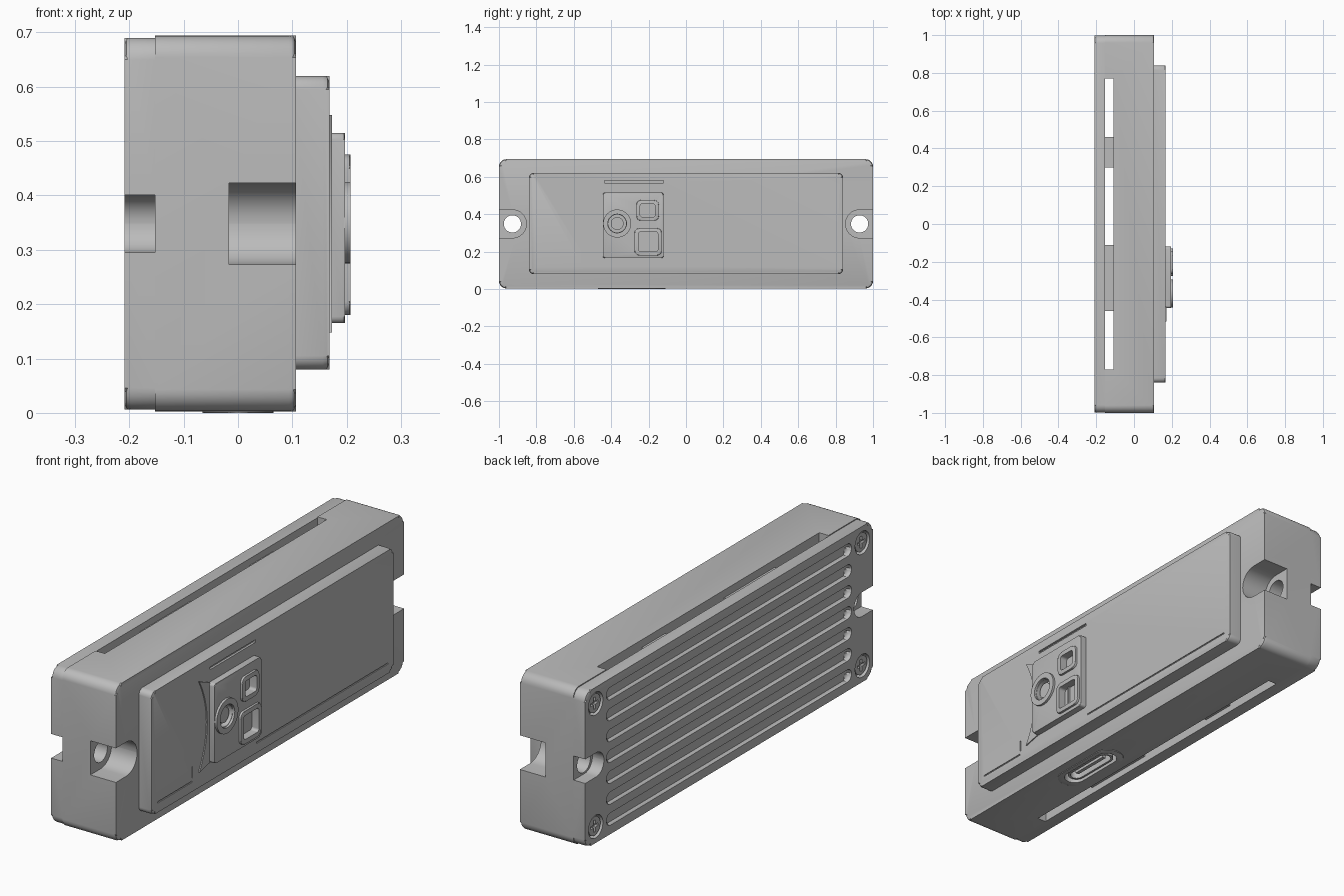
import bpy
import bmesh
import math

if "Cube" in bpy.data.objects:
    bpy.data.objects.remove(bpy.data.objects["Cube"])

GREY = (0.5, 0.5, 0.5, 1)
grey = bpy.data.materials.new("plain grey")
grey.use_nodes = True
grey.diffuse_color = GREY
grey.node_tree.nodes["Principled BSDF"].inputs["Base Color"].default_value = GREY


def rounded(u0, u1, v0, v1, r, steps=8):
    """Outline of a rounded rectangle."""
    r = min(r, 0.499 * (u1 - u0), 0.499 * (v1 - v0))
    pts = []
    corners = [(u1 - r, v1 - r), (u0 + r, v1 - r), (u0 + r, v0 + r), (u1 - r, v0 + r)]
    for q, (cu, cv) in enumerate(corners):
        for i in range(steps + 1):
            a = math.pi / 2 * (q + i / steps)
            pts.append((cu + r * math.cos(a), cv + r * math.sin(a)))
    return pts


def circle(cu, cv, r, n=40):
    return [(cu + r * math.cos(math.tau * i / n), cv + r * math.sin(math.tau * i / n))
            for i in range(n)]


def rect(u0, u1, v0, v1):
    return [(u0, v0), (u1, v0), (u1, v1), (u0, v1)]


def prism(name, outline, lo, hi, axis="X", bevel_lo=0, bevel_hi=0, segments=2):
    """Extrude an outline along x (outline in y, z) or z (outline in x, y)."""
    bm = bmesh.new()
    rings = []
    for w in (lo, hi):
        rings.append([bm.verts.new((w, u, v) if axis == "X" else (u, v, w))
                      for u, v in outline])
    n = len(outline)
    bottom = bm.faces.new(rings[0][::-1])
    top = bm.faces.new(rings[1])
    for i in range(n):
        j = (i + 1) % n
        bm.faces.new((rings[0][i], rings[0][j], rings[1][j], rings[1][i]))
    cap_edges = [(list(bottom.edges), bevel_lo), (list(top.edges), bevel_hi)]
    for edges, width in cap_edges:
        if width:
            bmesh.ops.bevel(bm, geom=edges, offset=width, segments=segments,
                            profile=0.5, affect="EDGES")
    bmesh.ops.recalc_face_normals(bm, faces=bm.faces)
    mesh = bpy.data.meshes.new(name)
    bm.to_mesh(mesh)
    bm.free()
    mesh.materials.append(grey)
    obj = bpy.data.objects.new(name, mesh)
    bpy.context.collection.objects.link(obj)
    return obj


def cut(obj, *args, **kw):
    """Subtract a prism from an object and discard the cutter."""
    cutter = prism("cutter", *args, **kw)
    cutter.hide_render = True
    mod = obj.modifiers.new("cut", "BOOLEAN")
    mod.operation = "DIFFERENCE"
    mod.solver = "EXACT"
    mod.object = cutter
    bpy.context.view_layer.objects.active = obj
    bpy.ops.object.modifier_apply(modifier=mod.name)
    bpy.data.objects.remove(cutter)


MID = 0.348       # middle height
SEAM = -0.153     # where the housing meets the back cover
FACE = 0.168      # surface of the front panel

# Main housing and back cover
housing = prism("housing", rounded(-1, 1, 0.003, 0.694, 0.04), SEAM, 0.107, bevel_hi=0.013)
cover = prism("back_cover", rounded(-0.998, 0.998, 0.006, 0.69, 0.04), -0.209, SEAM,
              bevel_lo=0.012)

# Mounting notches and bolt holes at both ends
for s in (-1, 1):
    def ends(a, b):
        return sorted((s * a, s * b))
    cut(housing, rounded(*ends(0.853, 1.2), MID - 0.075, MID + 0.075, 0.075), -0.017, 0.2)
    cut(housing, circle(s * 0.928, MID, 0.046), -0.3, 0.1)
    cut(cover, rounded(*ends(0.868, 1.2), MID - 0.053, MID + 0.053, 0.053), -0.3, 0)

# Vent slots through the housing, with shallow pockets over the inner ribs
for y0, y1 in ((-0.77, -0.46), (-0.11, 0.30), (0.46, 0.77)):
    cut(housing, rect(-0.157, -0.108, y0, y1), -0.1, 0.8, axis="Z")
for y0, y1 in ((-0.461, -0.109), (0.299, 0.461)):
    for z0, z1 in ((-0.1, 0.035), (0.66, 0.8)):
        cut(housing, rect(-0.157, -0.108, y0, y1), z0, z1, axis="Z")

# Long cooling grooves on the back cover
for i in range(7):
    z = MID + (i - 3) * 0.092
    cut(cover, rounded(-0.85, 0.85, z - 0.027, z + 0.027, 0.027), -0.24, -0.188,
        bevel_hi=0.02, segments=4)

# Corner screws in the back cover
for y in (-0.925, 0.925):
    for z in (0.078, 0.618):
        cut(cover, circle(y, z, 0.05), -0.3, -0.182)
        screw = prism("corner_screw", circle(y, z, 0.041), -0.203, -0.175, bevel_lo=0.008)
        for a, b in ((0.026, 0.006), (0.006, 0.026)):
            cut(screw, rect(y - a, y + a, z - b, z + b), -0.3, -0.19)

# Raised front panel with fine engraved lines
panel = prism("front_panel", rounded(-0.84, 0.84, 0.08, 0.62, 0.025), 0.1, FACE,
              bevel_hi=0.012)
for y0, y1, z0, z1, depth in ((-0.8, -0.56, 0.121, 0.127, 0.004),
                              (-0.11, 0.8, 0.121, 0.127, 0.004),
                              (-0.56, -0.555, 0.14, 0.19, 0.004),
                              (-0.435, -0.12, 0.568, 0.58, 0.01)):
    cut(panel, rect(y0, y1, z0, z1), FACE - depth, 0.3)

# Thin waisted trim beside the sensor block
side = [(-0.46 - 0.055 * (t / 8) ** 2, MID + 0.2 * t / 8) for t in range(-8, 9)]
prism("sensor_trim", [(-0.44, 0.165), (-0.44, 0.515)] + side[::-1], FACE - 0.005, FACE + 0.005)

# Sensor block with lens opening and two windows
block = prism("sensor_block", rounded(-0.445, -0.12, 0.165, 0.515, 0.012), FACE - 0.01, 0.197,
              bevel_hi=0.006)
LENS_Y, LENS_Z = -0.368, 0.35
cut(block, circle(LENS_Y, LENS_Z, 0.048), 0.172, 0.3)
ring = prism("lens_ring", circle(LENS_Y, LENS_Z, 0.075), 0.185, 0.207, bevel_hi=0.006)
cut(ring, circle(LENS_Y, LENS_Z, 0.05), 0.1, 0.3)
prism("lens", circle(LENS_Y, LENS_Z, 0.034), 0.165, 0.19, bevel_hi=0.014, segments=4)

windows = (("upper_window", -0.265, -0.145, 0.365, 0.475),
           ("lower_window", -0.275, -0.13, 0.18, 0.325))
for name, y0, y1, z0, z1 in windows:
    t = 0.02
    hole = rounded(y0 + t, y1 - t, z0 + t, z1 - t, 0.012)
    cut(block, hole, 0.172, 0.3)
    frame = prism(name + "_frame", rounded(y0, y1, z0, z1, 0.025), 0.19, 0.207, bevel_hi=0.005)
    cut(frame, hole, 0.1, 0.3)
prism("window_divider", rect(-0.228, -0.222, 0.225, 0.305), 0.17, 0.18)

# Connector port on the underside
PX, PY = 0.0, -0.29
cut(housing, rounded(PX - 0.045, PX + 0.045, PY - 0.15, PY + 0.15, 0.045), -0.1, 0.06, axis="Z")
bezel = prism("port_bezel", rounded(PX - 0.065, PX + 0.065, PY - 0.18, PY + 0.18, 0.06),
              0.0, 0.012, axis="Z", bevel_lo=0.002)
cut(bezel, rounded(PX - 0.045, PX + 0.045, PY - 0.15, PY + 0.15, 0.045), -0.1, 0.1, axis="Z")
shell = prism("port_shell", rounded(PX - 0.036, PX + 0.036, PY - 0.13, PY + 0.13, 0.036),
              0.006, 0.07, axis="Z")
cut(shell, rounded(PX - 0.027, PX + 0.027, PY - 0.12, PY + 0.12, 0.027), -0.1, 0.05, axis="Z")
prism("port_tongue", rect(PX - 0.008, PX + 0.008, PY - 0.09, PY + 0.09), 0.012, 0.06, axis="Z")

# Smooth shading with sharp edges kept
bpy.ops.object.select_all(action="DESELECT")
for obj in bpy.context.collection.objects:
    if obj.type == "MESH" and grey.name in obj.data.materials:
        obj.select_set(True)
        bpy.context.view_layer.objects.active = obj
bpy.ops.object.shade_smooth_by_angle(angle=math.radians(30))
